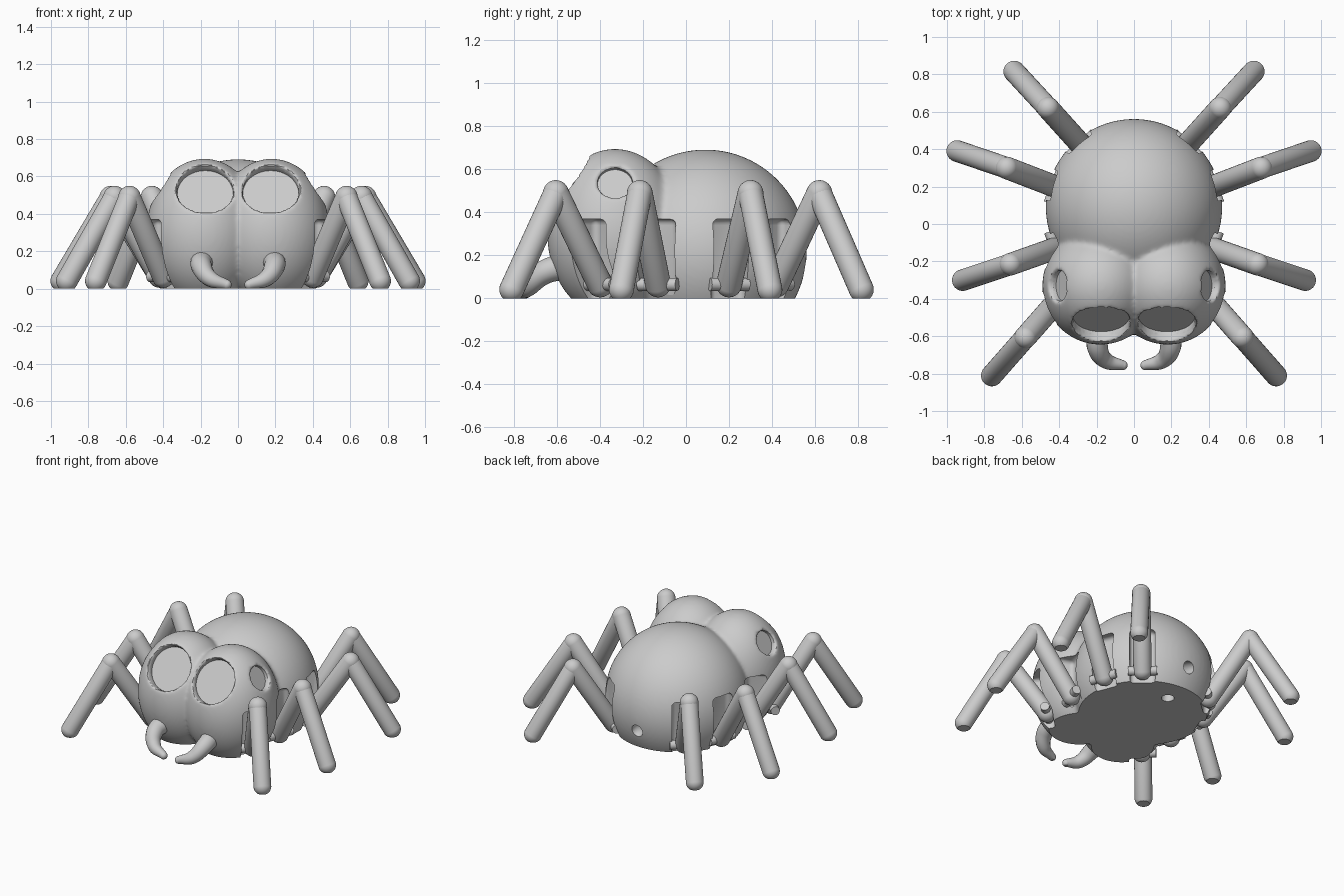
import bpy, bmesh
from math import pi, radians
from mathutils import Vector as V, Matrix as M

if "Cube" in bpy.data.objects:
    bpy.data.objects.remove(bpy.data.objects["Cube"])


def make(name, bm):
    me = bpy.data.meshes.new(name)
    bmesh.ops.recalc_face_normals(bm, faces=bm.faces)
    bm.to_mesh(me)
    bm.free()
    ob = bpy.data.objects.new(name, me)
    bpy.context.collection.objects.link(ob)
    return ob


def activate(ob):
    bpy.ops.object.select_all(action='DESELECT')
    ob.select_set(True)
    bpy.context.view_layer.objects.active = ob


def smooth(ob):
    activate(ob)
    bpy.ops.object.shade_smooth_by_angle(angle=radians(35))


def apply_mod(ob, kind, **settings):
    mod = ob.modifiers.new(kind.lower(), kind)
    for key, val in settings.items():
        setattr(mod, key, val)
    activate(ob)
    bpy.ops.object.modifier_apply(modifier=mod.name)


def cut(ob, cutter):
    apply_mod(ob, 'BOOLEAN', object=cutter, operation='DIFFERENCE', solver='EXACT')
    bpy.data.objects.remove(cutter)


def flatten_base(bm):
    geom = bm.verts[:] + bm.edges[:] + bm.faces[:]
    bmesh.ops.bisect_plane(bm, geom=geom, plane_co=(0, 0, 0), plane_no=(0, 0, 1), clear_inner=True)
    bmesh.ops.holes_fill(bm, edges=[e for e in bm.edges if e.is_boundary], sides=0)


def capsule(bm, p, q, r):
    p, q = V(p), V(q)
    d = q - p
    vs = bmesh.ops.create_uvsphere(bm, u_segments=28, v_segments=17, radius=r)['verts']
    for v in vs:
        if v.co.z > 0:
            v.co.z += d.length
    bmesh.ops.transform(bm, verts=vs, matrix=M.Translation(p) @ d.to_track_quat('Z', 'Y').to_matrix().to_4x4())


def rod(bm, p, q, r, seg=48):
    p, q = V(p), V(q)
    d = q - p
    mat = M.Translation((p + q) / 2) @ d.to_track_quat('Z', 'Y').to_matrix().to_4x4()
    bmesh.ops.create_cone(bm, cap_ends=True, segments=seg, radius1=r, radius2=r, depth=d.length, matrix=mat)


def disc_cutter(floor, normal, r, sink=0.0):
    bm = bmesh.new()
    n = V(normal).normalized()
    rod(bm, V(floor) - n * sink, V(floor) + n * 0.4, r, 64)
    return make("eye_cutter", bm)


# Body: abdomen ball plus two head lobes, fused
bm = bmesh.new()
for c, s in (((0, .09, .22), (.472, .472, .472)),
             ((.18, -.33, .30), (.31, .315, .395)),
             ((-.18, -.33, .30), (.31, .315, .395))):
    bmesh.ops.create_uvsphere(bm, u_segments=64, v_segments=40, radius=1,
                              matrix=M.Translation(c) @ M.Diagonal((*s, 1)))
body = make("body", bm)
apply_mod(body, 'REMESH', mode='VOXEL', voxel_size=0.012)

# Eye sockets: rough cut, soften the rims, then a crisp recess
eyes = []
for s in (1, -1):
    eyes.append(((s * .175, -.50, .51), (0, -.84, .55), .153))
    eyes.append(((s * .385, -.33, .53), (s * .88, 0, .47), .085))
for f, n, r in eyes:
    cut(body, disc_cutter(f, n, r))
apply_mod(body, 'REMESH', mode='VOXEL', voxel_size=0.011)
apply_mod(body, 'SMOOTH', factor=0.5, iterations=10)
for f, n, r in eyes:
    cut(body, disc_cutter(f, n, r - .003, .008))

# Hinge, knee and foot positions for one side
LEGS = {
    "front": ((.40, -.40), (.58, -.605), (.76, -.81)),
    "mid_front": ((.42, -.13), (.66, -.215), (.915, -.30)),
    "mid_back": ((.42, .20), (.68, .30), (.945, .39)),
    "back": ((.28, .42), (.46, .62), (.64, .815)),
}

for name, (h, k, f) in LEGS.items():
    for s, side in ((1, "right"), (-1, "left")):
        hinge, knee, foot = V((s * h[0], h[1], .065)), V((s * k[0], k[1], .49)), V((s * f[0], f[1], .042))
        out = (knee - hinge)
        out.z = 0
        out.normalize()
        across = V((-out.y, out.x, 0))
        # Rounded slot in the body
        bm = bmesh.new()
        bmesh.ops.create_cube(bm, size=1, matrix=M.Diagonal((.40, .165, .50, 1)))
        bmesh.ops.bevel(bm, geom=bm.edges[:], offset=.03, segments=4, profile=.5, affect='EDGES')
        pos = hinge + out * .155
        pos.z = .12
        rot = out.to_track_quat('X', 'Z').to_matrix().to_4x4()
        bmesh.ops.transform(bm, verts=bm.verts, matrix=M.Translation(pos) @ rot)
        cut(body, make("slot_cutter", bm))
        # Leg: thigh, shin and hinge pin
        bm = bmesh.new()
        capsule(bm, hinge, knee, .06)
        capsule(bm, knee, foot, .058)
        rod(bm, hinge - across * .095, hinge + across * .095, .03, 24)
        flatten_base(bm)
        smooth(make(f"{name}_leg_{side}", bm))

# Curved thread tunnel from the underside to the rear
bpy.ops.mesh.primitive_torus_add(major_radius=.15, minor_radius=.042, major_segments=48,
                                 minor_segments=24, location=(0, .49, 0), rotation=(0, pi / 2, 0))
cut(body, bpy.context.object)

# Flat underside
bm = bmesh.new()
bmesh.ops.create_cube(bm, size=1, matrix=M.Translation((0, 0, -.5)) @ M.Diagonal((3, 3, 1, 1)))
cut(body, make("base_cutter", bm))
smooth(body)

# Fangs: tapered curves swept down and inward
for s, side in ((1, "right"), (-1, "left")):
    cu = bpy.data.curves.new("fang_path", 'CURVE')
    cu.dimensions = '3D'
    cu.bevel_depth = 1
    cu.bevel_resolution = 6
    cu.use_fill_caps = True
    sp = cu.splines.new('BEZIER')
    pts = ((.19, -.57, .15, .062), (.195, -.66, .12, .056), (.15, -.73, .055, .044), (.06, -.755, .022, .026))
    sp.bezier_points.add(len(pts) - 1)
    for b, (x, y, z, r) in zip(sp.bezier_points, pts):
        b.co = (s * x, y, z)
        b.radius = r
        b.handle_left_type = b.handle_right_type = 'AUTO'
    tmp = bpy.data.objects.new("fang_path", cu)
    bpy.context.collection.objects.link(tmp)
    bm = bmesh.new()
    bm.from_mesh(tmp.to_mesh())
    tmp.to_mesh_clear()
    bpy.data.objects.remove(tmp)
    bmesh.ops.remove_doubles(bm, verts=bm.verts, dist=1e-5)
    # Rounded tip
    bmesh.ops.create_uvsphere(bm, u_segments=20, v_segments=12, radius=.026,
                              matrix=M.Translation((s * .06, -.755, .022)))
    flatten_base(bm)
    smooth(make(f"fang_{side}", bm))
